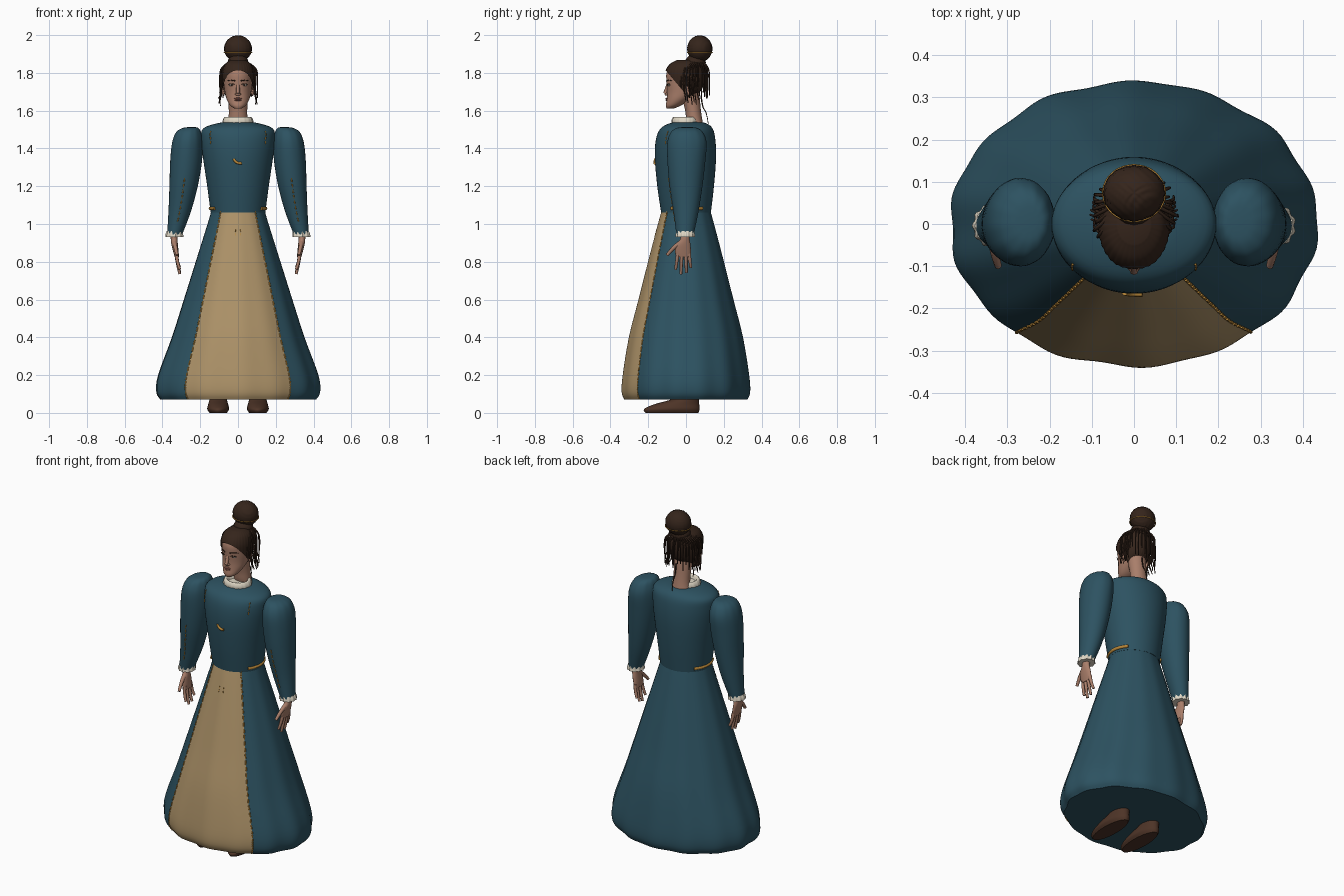
import bpy, bmesh, random
from math import sin, cos, pi, radians
from mathutils import Vector

random.seed(4)
cube = bpy.data.objects.get("Cube")
if cube:
    bpy.data.objects.remove(cube)


def material(name, *rgb):
    m = bpy.data.materials.new(name)
    m.use_nodes = True
    m.diffuse_color = (*rgb, 1)
    bsdf = next(n for n in m.node_tree.nodes if n.type == 'BSDF_PRINCIPLED')
    bsdf.inputs["Base Color"].default_value = (*rgb, 1)
    return m


TEAL = material("teal cloth", .026, .085, .12)
TAN = material("tan cloth", .42, .29, .14)
GOLD = material("gold trim", .48, .24, .04)
CREAM = material("cream lace", .74, .68, .56)
SKIN = material("skin", .40, .21, .145)
HAIR = material("dark brown hair", .035, .018, .011)
SHOE = material("brown leather", .075, .034, .02)
LIP = material("lips", .29, .11, .085)
WHITE = material("eye white", .55, .5, .45)


def finish(ob, angle=50):
    bpy.ops.object.select_all(action='DESELECT')
    ob.select_set(True)
    bpy.context.view_layer.objects.active = ob
    bpy.ops.object.shade_smooth_by_angle(angle=radians(angle))
    return ob


def mesh_object(name, bm, *mats):
    bmesh.ops.recalc_face_normals(bm, faces=bm.faces)
    me = bpy.data.meshes.new(name)
    bm.to_mesh(me)
    bm.free()
    for m in mats:
        me.materials.append(m)
    ob = bpy.data.objects.new(name, me)
    bpy.context.collection.objects.link(ob)
    return finish(ob)


def flat(u, a):
    return 0


def point(rings, u, a, wave=flat):
    """Point on a smooth stack of ellipses (z, cx, cy, rx, ry); angle 0 is the front."""
    i = min(int(u), len(rings) - 2)
    t = u - i
    p0, p1, p2, p3 = (rings[max(0, min(len(rings) - 1, i + k))] for k in (-1, 0, 1, 2))
    z, cx, cy, rx, ry = (
        b + t * ((c - d) / 2 + t * (d - 2.5 * b + 2 * c - e / 2 + t * (1.5 * (b - c) + (e - d) / 2)))
        for d, b, c, e in zip(p0, p1, p2, p3))
    k = 1 + wave(u, a)
    return Vector((cx + rx * k * sin(a), cy - ry * k * cos(a), z))


def loft_bm(rings, n=48, steps=4, wave=flat, paint=None):
    bm = bmesh.new()
    total = (len(rings) - 1) * steps
    rows = [[bm.verts.new(point(rings, r / steps, 2 * pi * j / n, wave)) for j in range(n)]
            for r in range(total + 1)]
    for low, high in zip(rows, rows[1:]):
        for j in range(n):
            k = (j + 1) % n
            f = bm.faces.new((low[j], low[k], high[k], high[j]))
            if paint:
                f.material_index = paint(2 * pi * (j + .5) / n)
    bm.faces.new(rows[0])
    bm.faces.new(rows[-1])
    return bm


def loft(name, rings, *mats, **kw):
    return mesh_object(name, loft_bm(rings, **kw), *mats)


def tubes(name, paths, radius, mat, taper=1.0):
    cu = bpy.data.curves.new(name, 'CURVE')
    cu.dimensions = '3D'
    cu.bevel_depth, cu.bevel_resolution, cu.resolution_u = radius, 2, 4
    cu.use_fill_caps = True
    for path in paths:
        sp = cu.splines.new('NURBS')
        sp.points.add(len(path) - 1)
        for i, (p, q) in enumerate(zip(sp.points, path)):
            p.co = (*q, 1)
            p.radius = 1 + (taper - 1) * i / (len(path) - 1)
        sp.order_u = min(3, len(path))
        sp.use_endpoint_u = True
    cu.materials.append(mat)
    ob = bpy.data.objects.new(name, cu)
    bpy.context.collection.objects.link(ob)
    finish_select(ob)
    bpy.ops.object.convert(target='MESH')
    return finish(bpy.context.object)


def finish_select(ob):
    bpy.ops.object.select_all(action='DESELECT')
    ob.select_set(True)
    bpy.context.view_layer.objects.active = ob


def ball(name, loc, size, mat, bump=None):
    bm = bmesh.new()
    bmesh.ops.create_uvsphere(bm, u_segments=48 if bump else 16, v_segments=32 if bump else 10, radius=1)
    for v in bm.verts:
        k = 1 + (bump(v.co) if bump else 0)
        v.co = Vector(c * s * k for c, s in zip(v.co, size)) + Vector(loc)
    return mesh_object(name, bm, mat)


def stitches(rings, u0, u1, a, count, wave=flat, fill=.65):
    step = (u1 - u0) / count
    return [[point(rings, u0 + step * (i + fill * k / 2), a, wave) for k in range(3)]
            for i in range(count)]


# Skirt with soft folds and a tan front panel
skirt = [(.07, 0, 0, .412, .322), (.11, 0, 0, .434, .337), (.2, 0, 0, .425, .332),
         (.4, 0, 0, .352, .3), (.6, 0, 0, .288, .25), (.8, 0, 0, .225, .2),
         (1, 0, 0, .162, .148), (1.075, 0, 0, .14, .127)]


def folds(u, a):
    return (.011 * sin(14 * a + 1) + .006 * sin(9 * a)) * (1 - u / 9)


panel = radians(40)
loft("skirt", skirt, TEAL, TAN, n=144, wave=folds,
     paint=lambda a: int(min(a, 2 * pi - a) < panel))
tubes("skirt_trim", [d for s in (1, -1) for d in stitches(skirt, .1, 6.9, s * panel, 40, folds)],
      .004, GOLD)
tubes("panel_ornament", [d for s in (1, -1) for d in stitches(skirt, 5.65, 5.85, s * .08, 2, folds)],
      .002, GOLD)

# Bodice, side belts and gold details
bodice = [(1.062, 0, 0, .145, .132), (1.2, 0, -.002, .163, .15), (1.35, 0, -.003, .185, .162),
          (1.45, 0, -.002, .195, .157), (1.505, 0, .003, .185, .138), (1.532, 0, .01, .115, .1),
          (1.54, 0, .01, .06, .06)]
loft("bodice", bodice, TEAL, n=64)
tubes("bodice_trim", [d for s in (1, -1) for d in stitches(bodice, 2.7, 3.8, s * .85, 4)], .003, GOLD)
tubes("brooch", [[(-.022, -.163, 1.345), (-.012, -.166, 1.318), (.02, -.166, 1.322)]], .007, GOLD)
tubes("side_belts", [[point(bodice, .22, s * radians(d)) for d in range(55, 131, 15)]
                     for s in (1, -1)], .009, GOLD)

# Collar and neck
loft("collar", [(1.528, 0, -.004, .08, .07), (1.548, 0, -.004, .08, .072), (1.566, 0, -.004, .07, .064),
                (1.562, 0, -.004, .058, .052), (1.545, 0, -.004, .05, .045)], CREAM,
     wave=lambda u, a: .025 * sin(18 * a))
loft("neck", [(1.52, 0, .052, .056, .04), (1.56, 0, .043, .05, .042), (1.61, 0, .036, .049, .042),
              (1.7, 0, .02, .052, .05)], SKIN, n=32)

# Sleeves, cuffs, hands and shoes
for s, side in ((1, "left"), (-1, "right")):
    sleeve = [(z, s * x, y, rx, ry) for z, x, y, rx, ry in (
        (.945, .335, -.005, .04, .046), (1.07, .308, 0, .06, .067), (1.2, .288, 0, .075, .087),
        (1.33, .275, .002, .084, .1), (1.43, .268, .005, .081, .104), (1.485, .262, .005, .066, .085),
        (1.508, .252, .005, .042, .055), (1.513, .245, .005, .015, .02))]
    loft(side + "_sleeve", sleeve, TEAL,
         wave=lambda u, a: .02 * sin(12 * a) * max(0, u - 3) / 4)
    tubes(side + "_sleeve_trim", stitches(sleeve, .6, 2.4, 0, 8), .003, GOLD)
    loft(side + "_cuff", [(.932, s * .336, -.004, .046, .05), (.945, s * .336, -.004, .045, .048),
                          (.962, s * .333, -.004, .042, .046)], CREAM,
         wave=lambda u, a: .06 * sin(11 * a))
    loft(side + "_palm", [(.825, s * .324, -.014, .011, .036), (.85, s * .328, -.016, .014, .042),
                          (.89, s * .335, -.014, .017, .038), (.92, s * .338, -.006, .018, .025),
                          (.96, s * .336, -.004, .02, .025)], SKIN, n=24)
    tips = ((-.043, -.055, .76), (-.022, -.027, .735), (-.001, .002, .742), (.016, .026, .77))
    tubes(side + "_fingers", [[(s * .326, y, .845), (s * .324, (y + ty) / 2, .8), (s * .308, ty, tz)]
                              for y, ty, tz in tips], .0105, SKIN, .7)
    tubes(side + "_thumb", [[(s * .336, -.03, .9), (s * .332, -.065, .88), (s * .322, -.1, .835)]],
          .013, SKIN, .65)
    loft(side + "_shoe", [(0, s * .105, -.075, .046, .14), (.02, s * .105, -.075, .058, .147),
                          (.045, s * .105, -.05, .053, .12), (.075, s * .105, 0, .045, .07),
                          (.12, s * .105, .02, .04, .05)], SHOE, n=32)

# Head
head = [(1.612, 0, -.083, .02, .02), (1.628, 0, -.066, .042, .041), (1.66, 0, -.04, .06, .062),
        (1.7, 0, -.014, .07, .086), (1.75, 0, -.006, .076, .097), (1.8, 0, -.006, .076, .097),
        (1.84, 0, -.002, .062, .078), (1.862, 0, 0, .032, .042)]
loft("head", head, SKIN)
tubes("nose", [[(0, -.096, 1.735), (0, -.104, 1.71), (0, -.111, 1.69)]], .009, SKIN, 1.15)
ball("nose_base", (0, -.102, 1.687), (.016, .011, .008), SKIN)
ball("upper_lip", (0, -.1, 1.664), (.021, .008, .005), LIP)
ball("lower_lip", (0, -.101, 1.656), (.018, .008, .005), LIP)
for s, side in ((1, "left"), (-1, "right")):
    ball(side + "_eye", (s * .033, -.088, 1.736), (.014, .009, .0065), WHITE)
    ball(side + "_iris", (s * .033, -.094, 1.736), (.006, .005, .006), HAIR)
    tubes(side + "_eyelid", [[(s * .018, -.098, 1.738), (s * .033, -.098, 1.746),
                              (s * .05, -.085, 1.738)]], .0025, HAIR)
    tubes(side + "_eyebrow", [[(s * .015, -.102, 1.757), (s * .036, -.095, 1.765),
                               (s * .056, -.076, 1.758)]], .0035, HAIR, .5)
    ball(side + "_ear", (s * .077, .008, 1.705), (.009, .017, .027), SKIN)

# Swept-up hair, trimmed along the hairline and nape
cap = [(z + .006, x, y, rx + .007, ry + .006) for z, x, y, rx, ry in head[2:]]
bm = loft_bm(cap, n=96, steps=6, wave=lambda u, a: .012 * sin(32 * a))
for co, no in (((0, -.1, 1.805), (0, -.9, -.75)), ((0, 0, 1.672), (0, 0, -1))):
    bmesh.ops.bisect_plane(bm, geom=bm.verts[:] + bm.edges[:] + bm.faces[:], plane_co=co,
                           plane_no=no, clear_outer=True)
mesh_object("hair_cap", bm, HAIR)

# Braided bun with a gold band
ball("bun", (0, .073, 1.928), (.073, .066, .07), HAIR,
     lambda c: .025 * sin(22 * c.x + 14 * c.z) * sin(22 * c.y - 14 * c.z))
ball("bun_base", (0, .05, 1.855), (.055, .055, .045), HAIR)
tubes("bun_band", [[(.074 * sin(i * pi / 12), .073 + .067 * cos(i * pi / 12), 1.907)
                    for i in range(25)]], .0025, GOLD)

# Loose locks falling from the bun, beside the face and at the nape
locks = []
for i in range(26):
    a = radians(60 + 240 * i / 25)
    drop = random.uniform(.05, .13)
    r = random.uniform(.95, 1.12)
    locks.append([(.04 * sin(a), .05 - .04 * cos(a), 1.86),
                  (.085 * r * sin(a), .025 - .085 * r * cos(a), 1.835),
                  (.098 * r * sin(a), .02 - .1 * r * cos(a), 1.79),
                  (.094 * r * sin(a), .02 - .098 * r * cos(a), 1.79 - drop)])
tubes("crown_locks", locks, .005, HAIR, .6)
side_locks = []
for s in (1, -1):
    for i in range(7):
        y = -.02 + .011 * i
        end = random.uniform(1.62, 1.68)
        side_locks.append([(s * (.08 + .018 * k / 5 + .006 * sin(2.4 * k + i)), y + .004 * k,
                            1.78 + (end - 1.78) * k / 5) for k in range(6)])
tubes("side_locks", side_locks, .005, HAIR, .5)
tubes("nape_wisp", [[(.01, .08, 1.68), (.01, .085, 1.62), (.01, .11, 1.59), (.01, .118, 1.53)]],
      .004, HAIR, .4)
